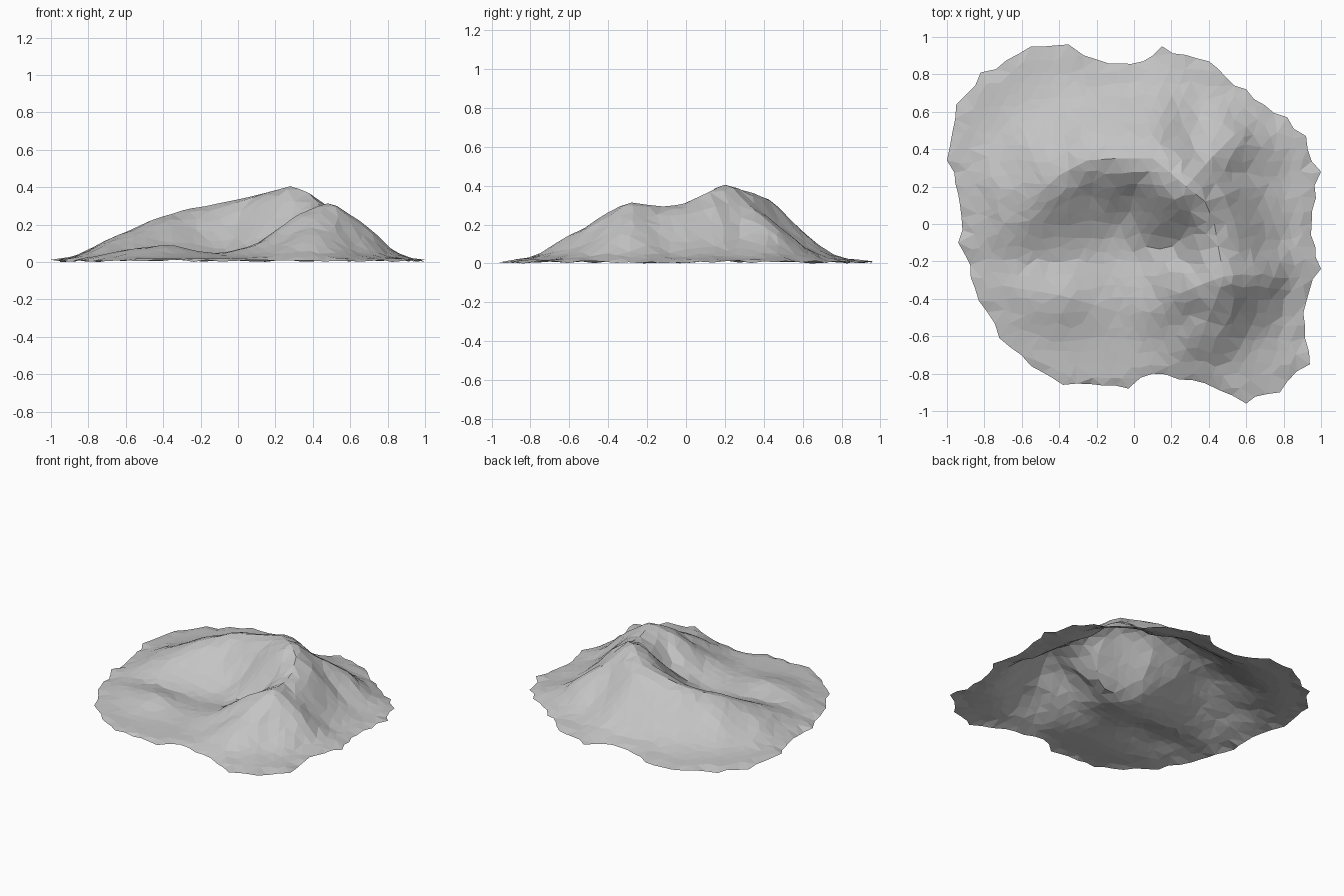
import bpy
import bmesh
import random
from mathutils import Vector, noise
from mathutils.geometry import delaunay_2d_cdt

random.seed(4)
STEP = 0.068     # facet size
FLOOR = 0.018    # height of the flat apron
FADE = 0.2       # width of the band where slopes run out to the rim

cube = bpy.data.objects.get("Cube")
if cube:
    bpy.data.objects.remove(cube)

# Ragged ground outline, counter-clockwise
OUTLINE = [(1, .28), (.95, 0), (1, -.24), (.92, -.42), (.94, -.75), (.78, -.9),
           (.6, -.96), (.46, -.89), (.1, -.8), (-.03, -.88), (-.38, -.86),
           (-.55, -.76), (-.72, -.61), (-.83, -.41), (-.94, -.1), (-.93, .1),
           (-1, .34), (-.95, .64), (-.82, .81), (-.55, .95), (-.35, .96),
           (-.2, .88), (.05, .87), (.15, .95), (.4, .87), (.6, .72),
           (.82, .57), (.92, .47)][::-1]

# Ridge crests as (x, y, z), each with the width of its slopes
SUMMIT = (.28, .2, .41)
SHOULDER = (.48, -.28, .31)
RIDGES = {
    "west": (.27, [SUMMIT, (.1, .35, .355), (-.1, .35, .305), (-.25, .34, .275),
                   (-.4, .26, .235), (-.5, .17, .175), (-.62, .1, .11), (-.78, .04, .03)]),
    "north_east": (.23, [SUMMIT, (.42, .36, .24), (.54, .48, .1), (.66, .56, .03)]),
    "saddle": (.25, [SUMMIT, (.38, .12, .355), (.43, 0, .3), (.45, -.12, .28), SHOULDER]),
    "spur": (.23, [SHOULDER, (.37, -.32, .26), (.25, -.37, .14), (.12, -.4, .05)]),
    "east": (.21, [SHOULDER, (.58, -.27, .24), (.68, -.28, .1)]),
    "south": (.21, [SHOULDER, (.44, -.4, .25), (.39, -.52, .15), (.34, -.66, .08), (.32, -.8, .04)]),
    "low_hill": (.19, [(-.7, -.33, .03), (-.4, -.38, .075), (-.15, -.45, .025)]),
}


def resample(points, step, closed=False):
    """Evenly spaced points along a polyline."""
    points = [Vector(p) for p in points]
    ends = points[1:] + points[:1] if closed else points[1:]
    out = []
    for a, b in zip(points, ends):
        n = max(1, round((b - a).length / step))
        out += [a.lerp(b, i / n) for i in range(n)]
    return out if closed else out + [points[-1]]


crests = [(w, p) for w, line in RIDGES.values() for p in resample(line, STEP / 2)]

# Rim points, with the small points of the outline roughened
rim = resample(OUTLINE, STEP, closed=True)
corners = {Vector(p).freeze() for p in OUTLINE}
for p in rim:
    if p.copy().freeze() not in corners:
        p *= random.uniform(.975, 1)


def height(p):
    """Highest ridge slope over a point, roughened and run out to the rim."""
    h = max(c.z * 2.718 ** -(((c.xy - p).length / w) ** 1.9) for w, c in crests)
    rough = noise.noise(Vector((p.x * 6, p.y * 6, 0))) * min(.016, .006 + h * .08)
    fade = min(1, min((p - q).length for q in rim) / FADE)
    return FLOOR + fade * (h * (1 - FLOOR / SUMMIT[2]) + rough)


def inside(p):
    """Even-odd test against the outline."""
    hit = False
    for (ax, ay), (bx, by) in zip(OUTLINE, OUTLINE[1:] + OUTLINE[:1]):
        if (ay > p.y) != (by > p.y) and p.x < ax + (bx - ax) * (p.y - ay) / (by - ay):
            hit = not hit
    return hit


# Crest points keep the ridges sharp; scattered points fill the slopes
plan = list(rim)


def add_point(p, gap):
    if inside(p) and all((p - q).length > gap for q in plan):
        plan.append(p)


for width, line in RIDGES.values():
    for p in resample(line, STEP):
        add_point(p.xy, STEP * .5)
cells = int(1 / STEP) + 1
for i in range(-cells, cells + 1):
    for j in range(-cells, cells + 1):
        spot = Vector((i + j % 2 / 2 + random.uniform(-.3, .3),
                       j + random.uniform(-.3, .3))) * STEP
        add_point(spot, STEP * .55)

rim_edges = [(i, (i + 1) % len(rim)) for i in range(len(rim))]
verts, _, faces, origins, _, _ = delaunay_2d_cdt(plan, rim_edges, [], 1, 1e-5)

# Mountain surface: an open sheet of flat facets
bm = bmesh.new()
sheet = []
for p, origin in zip(verts, origins):
    on_rim = any(o < len(rim) for o in origin)
    z = random.uniform(0, .014) if on_rim else height(p)
    sheet.append(bm.verts.new((p.x, p.y, z)))
for f in faces:
    bm.faces.new([sheet[i] for i in f])
bm.normal_update()
bmesh.ops.reverse_faces(bm, faces=[f for f in bm.faces if f.normal.z < 0])
mesh = bpy.data.meshes.new("mountain")
bm.to_mesh(mesh)
bm.free()

rock = bpy.data.materials.new("grey_rock")
rock.use_nodes = True
rock.diffuse_color = (.55, .55, .55, 1)
rock.node_tree.nodes["Principled BSDF"].inputs["Base Color"].default_value = rock.diffuse_color
mesh.materials.append(rock)
mountain = bpy.data.objects.new("mountain", mesh)
bpy.context.collection.objects.link(mountain)
